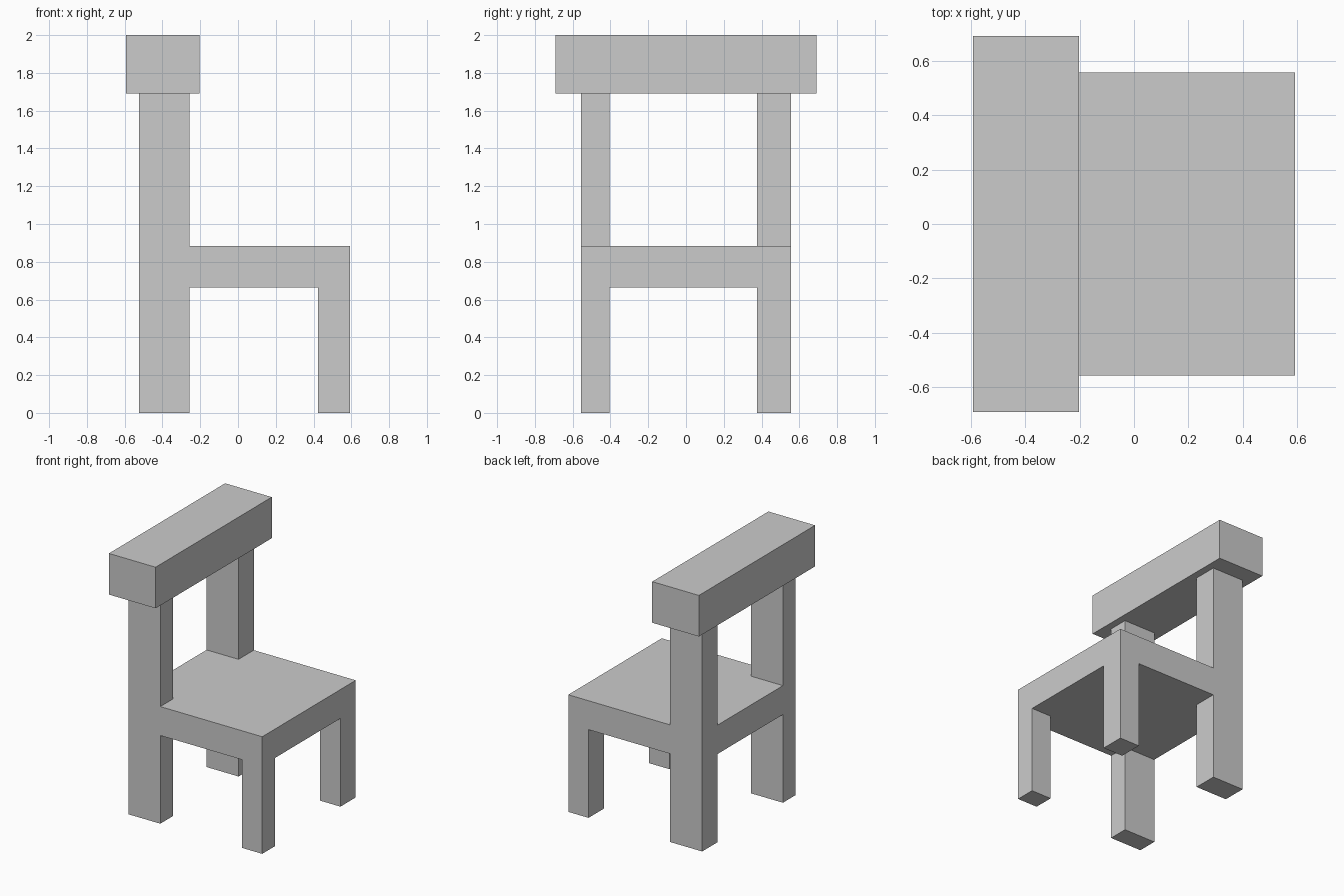
import bpy
import bmesh

if "Cube" in bpy.data.objects:
    bpy.data.objects.remove(bpy.data.objects["Cube"])


def extrude_profile(name, profile, y0, y1):
    """Solid made by sweeping an (x, z) outline from y0 to y1."""
    bm = bmesh.new()
    face = bm.faces.new([bm.verts.new((x, y0, z)) for x, z in profile])
    swept = bmesh.ops.extrude_face_region(bm, geom=[face], use_keep_orig=True)
    verts = [v for v in swept["geom"] if isinstance(v, bmesh.types.BMVert)]
    bmesh.ops.translate(bm, verts=verts, vec=(0, y1 - y0, 0))
    bmesh.ops.recalc_face_normals(bm, faces=bm.faces)
    mesh = bpy.data.meshes.new(name)
    bm.to_mesh(mesh)
    bm.free()
    obj = bpy.data.objects.new(name, mesh)
    bpy.context.collection.objects.link(obj)
    return obj


def rect(x0, x1, z0, z1):
    return [(x0, z0), (x1, z0), (x1, z1), (x0, z1)]


BACK, POST, LEG, FRONT = -0.525, -0.258, 0.423, 0.592   # x stations
SEAT_LOW, SEAT_TOP, RAIL_LOW, TOP = 0.665, 0.883, 1.69, 2.0  # z stations
OUTER, INNER_A, INNER_B = 0.557, -0.405, 0.375          # y stations

# Side frames: back post, seat edge and front leg in one outline
side = [(BACK, 0), (POST, 0), (POST, SEAT_LOW), (LEG, SEAT_LOW),
        (LEG, 0), (FRONT, 0), (FRONT, SEAT_TOP), (POST, SEAT_TOP),
        (POST, RAIL_LOW), (BACK, RAIL_LOW)]
extrude_profile("side_frame_front", side, -OUTER, INNER_A)
extrude_profile("side_frame_back", side, INNER_B, OUTER)

# Seat slab filling the span between the side frames
extrude_profile("seat", rect(BACK, FRONT, SEAT_LOW, SEAT_TOP), INNER_A, INNER_B)

# Heavy top rail overhanging the posts
extrude_profile("top_rail", rect(-0.592, -0.203, RAIL_LOW, TOP), -0.692, 0.692)
